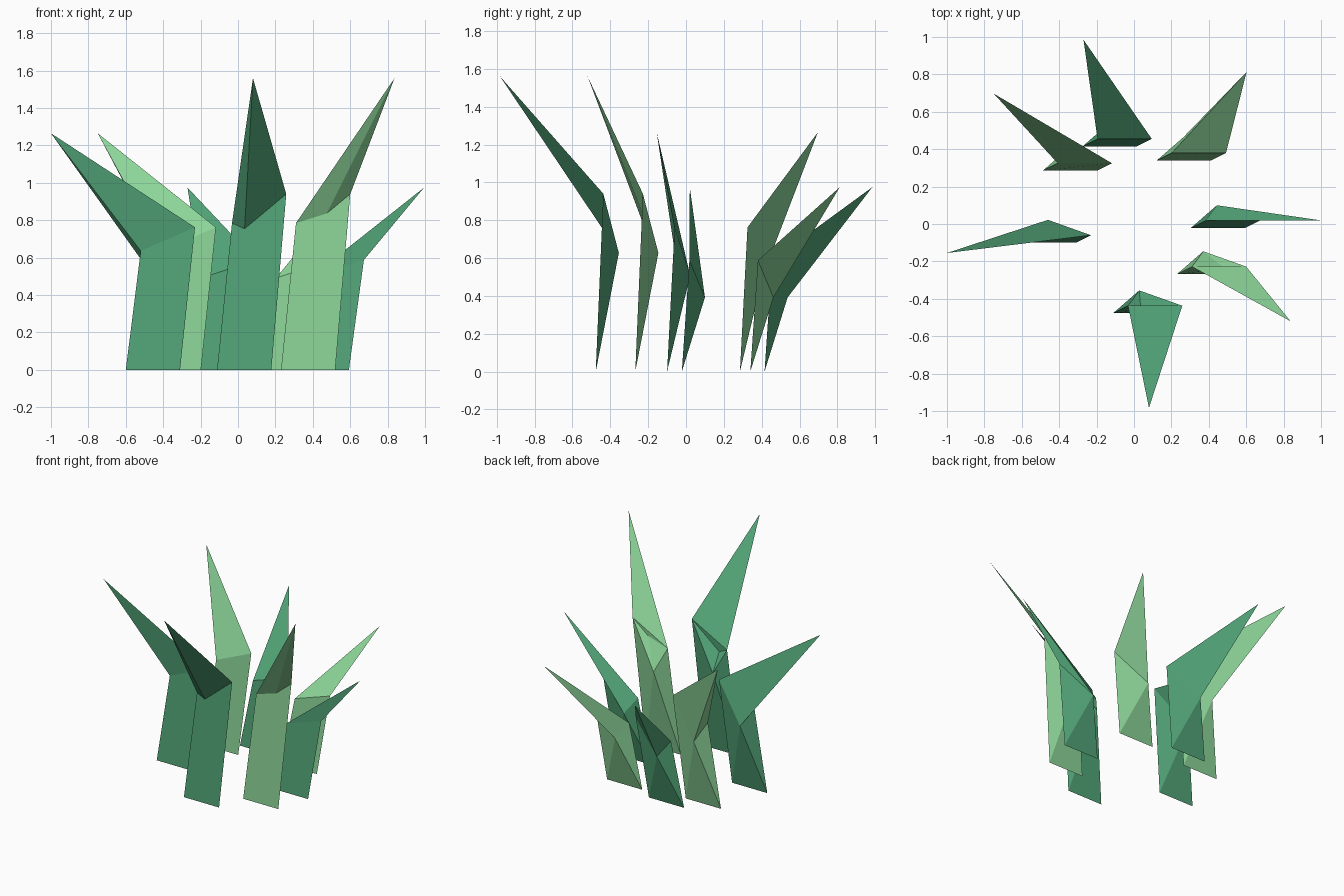
import bpy

if "Cube" in bpy.data.objects:
    bpy.data.objects.remove(bpy.data.objects["Cube"])


def material(name, color):
    m = bpy.data.materials.new(name)
    m.diffuse_color = (*color, 1)
    m.use_nodes = True
    m.node_tree.nodes["Principled BSDF"].inputs["Base Color"].default_value = m.diffuse_color
    return m


deep = material("deep_green", (0.085, 0.376, 0.188))
pale = material("pale_green", (0.262, 0.658, 0.314))


def blade(name, x, y, h, tip, mat):
    """Flat-fronted blade: base edge, bent three-point middle, pointed tip. h = tip height."""
    s = h / 1.56
    verts = [(x, y, 0), (x + 0.29, y, 0),             # base edge
             (x + 0.08, y + 0.04, 0.785 * s),         # front left of the bend
             (x + 0.37, y + 0.04, 0.94 * s),          # front right of the bend
             (x + 0.14, y + 0.122, 0.627 * s),        # spine at the back
             (*tip, h)]
    faces = [(0, 1, 3, 2), (1, 0, 4), (0, 2, 4), (1, 4, 3),
             (2, 3, 5), (3, 4, 5), (4, 2, 5)]
    me = bpy.data.meshes.new(name)
    me.from_pydata(verts, [], faces)
    me.materials.append(mat)
    ob = bpy.data.objects.new(name, me)
    bpy.context.collection.objects.link(ob)


# Ring of blades, each leaning outward: name, base x, base y, height, tip xy, colour
for args in [
    ("blade_left", -0.60, -0.10, 1.265, (-1.0, -0.155), deep),
    ("blade_front", -0.112, -0.477, 1.56, (0.08, -0.983), deep),
    ("blade_front_right", 0.23, -0.268, 1.56, (0.837, -0.52), pale),
    ("blade_right", 0.303, -0.022, 0.975, (0.995, 0.02), deep),
    ("blade_back_right", 0.122, 0.34, 0.975, (0.602, 0.813), pale),
    ("blade_back", -0.275, 0.415, 0.975, (-0.27, 0.985), deep),
    ("blade_back_left", -0.488, 0.285, 1.265, (-0.75, 0.697), pale),
]:
    blade(*args)
